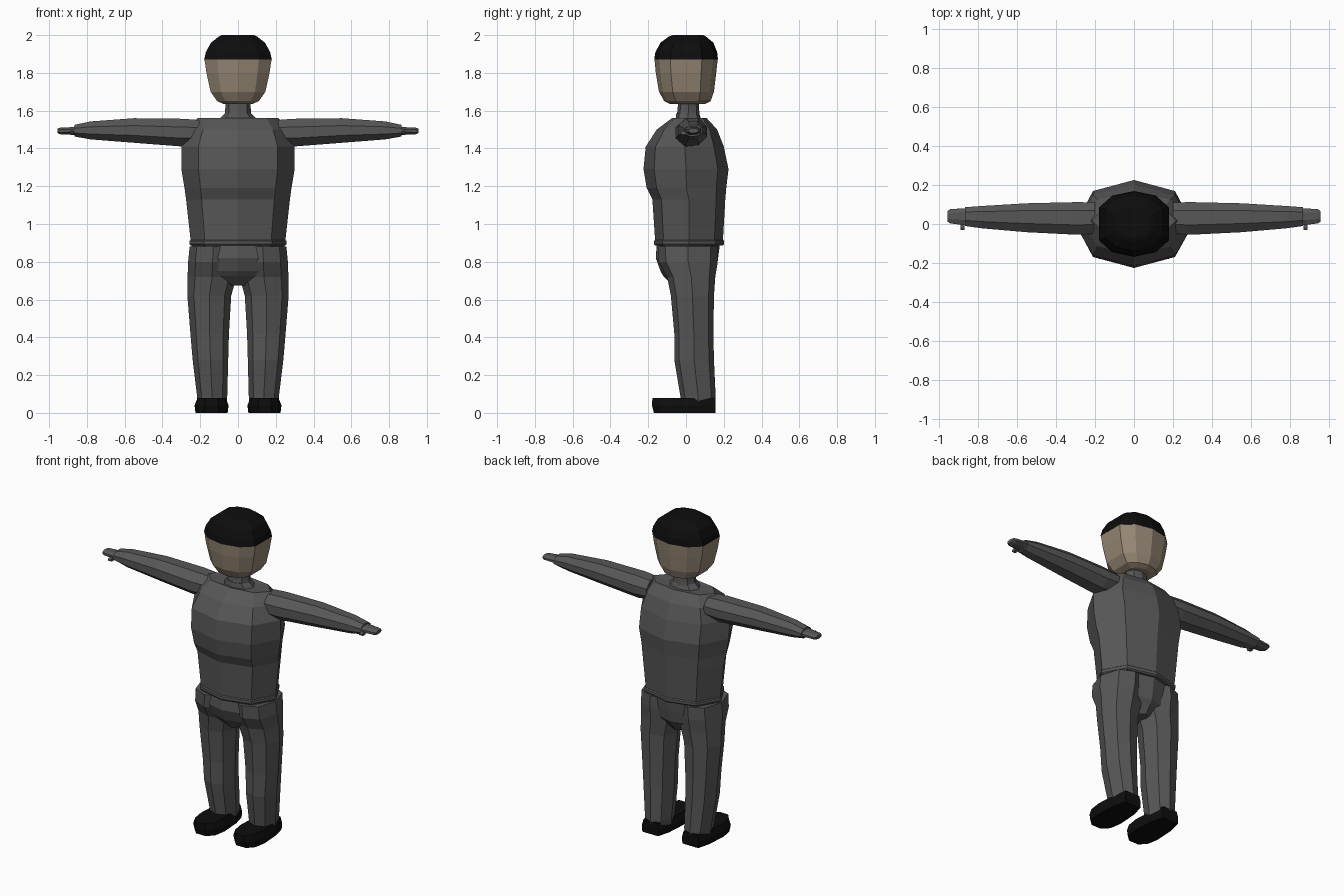
import bpy, bmesh
from mathutils import Vector


def material(name, rgb):
    m = bpy.data.materials.new(name)
    m.diffuse_color = (*rgb, 1)
    return m


CLOTH = material("grey_cloth", (0.095, 0.095, 0.095))
SKIN = material("skin", (0.30, 0.24, 0.175))
BLACK = material("black", (0.004, 0.004, 0.004))

# unit cross-sections, (across, depth) in -1..1
OCT = [(0, -1), (.7, -.75), (1, 0), (.7, .75), (0, 1), (-.7, .75), (-1, 0), (-.7, -.75)]
HEAD = [(0, -1), (.62, -.86), (1, -.5), (1, .5), (.62, .86),
        (0, 1), (-.62, .86), (-1, .5), (-1, -.5), (-.62, -.86)]
SOLE = [(-.4, -1), (.4, -1), (.85, -.75), (1, -.3), (.9, .5), (.65, 1),
        (-.65, 1), (-.9, .5), (-1, -.3), (-.85, -.75)]
LIMB = [(-.4, -1), (.45, -.9), (1, -.3), (1, .4), (.5, 1), (-.4, 1), (-1, .4), (-1, -.4)]


def loft(name, rings, mat):
    """Skin a list of point rings and close both ends."""
    bm = bmesh.new()
    loops = [[bm.verts.new(p) for p in ring] for ring in rings]
    n = len(loops[0])
    for a, b in zip(loops, loops[1:]):
        for i in range(n):
            j = (i + 1) % n
            bm.faces.new((a[i], a[j], b[j], b[i]))
    bm.faces.new(loops[0][::-1])
    bm.faces.new(loops[-1])
    bmesh.ops.recalc_face_normals(bm, faces=bm.faces)
    me = bpy.data.meshes.new(name)
    bm.to_mesh(me)
    bm.free()
    me.materials.append(mat)
    ob = bpy.data.objects.new(name, me)
    bpy.context.collection.objects.link(ob)
    return ob


def upright(section, rows):
    """Rows of (z, x min, x max, y min, y max) to horizontal rings."""
    return [[Vector(((a + b) / 2 + u * (b - a) / 2, (c + d) / 2 + v * (d - c) / 2, z))
             for u, v in section] for z, a, b, c, d in rows]


def centred(section, rows):
    """Rows of (z, half width, y min, y max)."""
    return upright(section, [(z, -w, w, f, b) for z, w, f, b in rows])


def sideways(rows):
    """Rows of (x, y min, y max, z min, z max) to rings along the arm."""
    return [[Vector((x, (a + b) / 2 + u * (b - a) / 2, (c + d) / 2 + v * (d - c) / 2))
             for u, v in LIMB] for x, a, b, c, d in rows]


def pair(name, rings, mat):
    for side, s in (("right", 1), ("left", -1)):
        loft(f"{side}_{name}", [[(p.x * s, p.y, p.z) for p in r] for r in rings], mat)


# jacket with shoulders and collar
loft("jacket", centred(OCT, [
    (.905, .25, -.163, .195), (1.13, .275, -.178, .208), (1.19, .283, -.208, .213),
    (1.29, .30, -.225, .225), (1.41, .30, -.213, .20), (1.50, .265, -.155, .165),
    (1.56, .215, -.075, .11), (1.555, .10, -.055, .08), (1.585, .07, -.052, .07)]), CLOTH)
loft("neck", centred(OCT, [(1.55, .075, -.055, .075), (1.60, .068, -.045, .07),
                           (1.67, .065, -.04, .065)]), CLOTH)
loft("waistband", centred(OCT, [(.885, .25, -.163, .195), (.893, .257, -.17, .202),
                                (.91, .257, -.17, .202), (.916, .25, -.163, .195)]), CLOTH)

# face and cap of hair
loft("face", centred(HEAD, [
    (1.635, .075, -.085, .10), (1.65, .11, -.115, .13), (1.70, .145, -.143, .148),
    (1.80, .167, -.16, .16), (1.875, .178, -.167, .168)]), SKIN)
loft("hair", centred(HEAD, [
    (1.872, .179, -.168, .169), (1.91, .17, -.162, .165), (1.96, .143, -.135, .145),
    (1.993, .10, -.09, .105), (2.0, .085, -.07, .09)]), BLACK)

# trousers
loft("hips", centred(OCT, [
    (.895, .245, -.155, .18), (.82, .258, -.16, .17), (.75, .20, -.135, .16),
    (.725, .13, -.12, .145), (.675, .04, -.07, .11)]), CLOTH)
pair("leg", upright(OCT, [
    (.05, .06, .213, -.025, .155), (.09, .057, .217, -.03, .157), (.28, .052, .24, -.062, .148),
    (.42, .048, .252, -.062, .145), (.62, .036, .268, -.08, .148), (.72, .008, .267, -.10, .155),
    (.80, .005, .264, -.145, .168), (.88, .005, .256, -.15, .17)]), CLOTH)

# shoes
shoe = upright(SOLE, [(0, .055, .225, -.17, .157), (.04, .05, .23, -.18, .157),
                      (.078, .065, .215, -.178, .155)])
pair("shoe", shoe, BLACK)

# arms, hands and thumbs
pair("sleeve", sideways([
    (.20, -.05, .11, 1.42, 1.55), (.29, -.055, .112, 1.41, 1.557), (.55, -.042, .106, 1.43, 1.56),
    (.78, -.022, .092, 1.448, 1.543), (.865, -.01, .086, 1.463, 1.525)]), CLOTH)
pair("hand", sideways([
    (.85, -.008, .08, 1.467, 1.52), (.875, -.005, .08, 1.475, 1.513),
    (.94, .003, .076, 1.475, 1.51), (.956, .012, .066, 1.482, 1.505)]), CLOTH)
pair("thumb", sideways([(.868, -.03, .01, 1.472, 1.492), (.888, -.03, .01, 1.472, 1.492)]), CLOTH)
